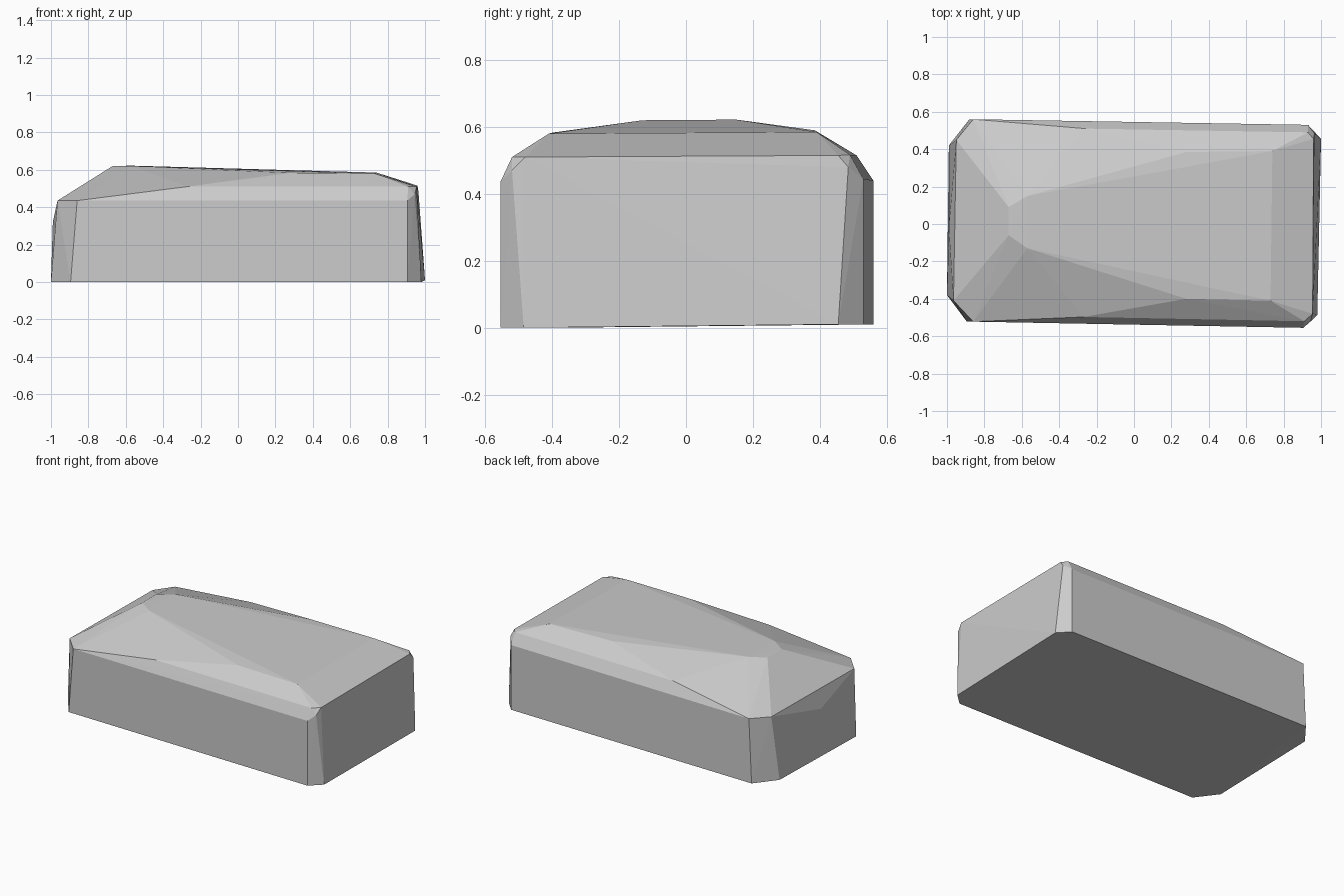
import bpy, bmesh

# Rough-cut stone block: rings of corner points wrapped in a convex skin
base = [(-1.0, -0.38, 0.0), (-0.895, -0.52, 0.0), (0.905, -0.555, 0.0), (0.98, -0.485, 0.0),
        (1.0, 0.455, 0.01), (0.93, 0.53, 0.01), (-0.88, 0.56, 0.01), (-0.99, 0.42, 0.01)]
wall_top = [(-0.965, -0.41, 0.435), (-0.86, -0.522, 0.435), (0.905, -0.555, 0.435),
            (0.945, -0.52, 0.47), (0.965, 0.485, 0.48), (0.93, 0.53, 0.445),
            (-0.86, 0.56, 0.44), (-0.95, 0.45, 0.435), (-0.99, -0.02, 0.32)]
shoulder = [(-0.27, -0.497, 0.51), (0.91, -0.52, 0.51), (0.955, -0.48, 0.51),
            (0.96, 0.455, 0.515), (0.93, 0.49, 0.517), (-0.26, 0.51, 0.515)]
crown = [(0.73, -0.41, 0.58), (0.74, 0.39, 0.585), (0.28, -0.40, 0.583), (0.28, 0.385, 0.59),
         (-0.67, -0.06, 0.62), (-0.67, 0.09, 0.62), (-0.57, -0.13, 0.62), (-0.57, 0.15, 0.622)]

bm = bmesh.new()
for co in base + wall_top + shoulder + crown:
    bm.verts.new(co)
hull = bmesh.ops.convex_hull(bm, input=bm.verts[:], use_existing_faces=False)
loose = [v for v in bm.verts if not v.link_faces]
bmesh.ops.delete(bm, geom=loose, context='VERTS')
# merge nearly coplanar triangles into clean facets
bmesh.ops.dissolve_limit(bm, angle_limit=0.015, verts=bm.verts[:], edges=bm.edges[:])
bmesh.ops.recalc_face_normals(bm, faces=bm.faces[:])

mesh = bpy.data.meshes.new("stone_block")
bm.to_mesh(mesh)
bm.free()

grey = bpy.data.materials.new("stone grey")
grey.diffuse_color = (0.6, 0.6, 0.6, 1.0)
mesh.materials.append(grey)

stone = bpy.data.objects.new("stone_block", mesh)
bpy.context.collection.objects.link(stone)
